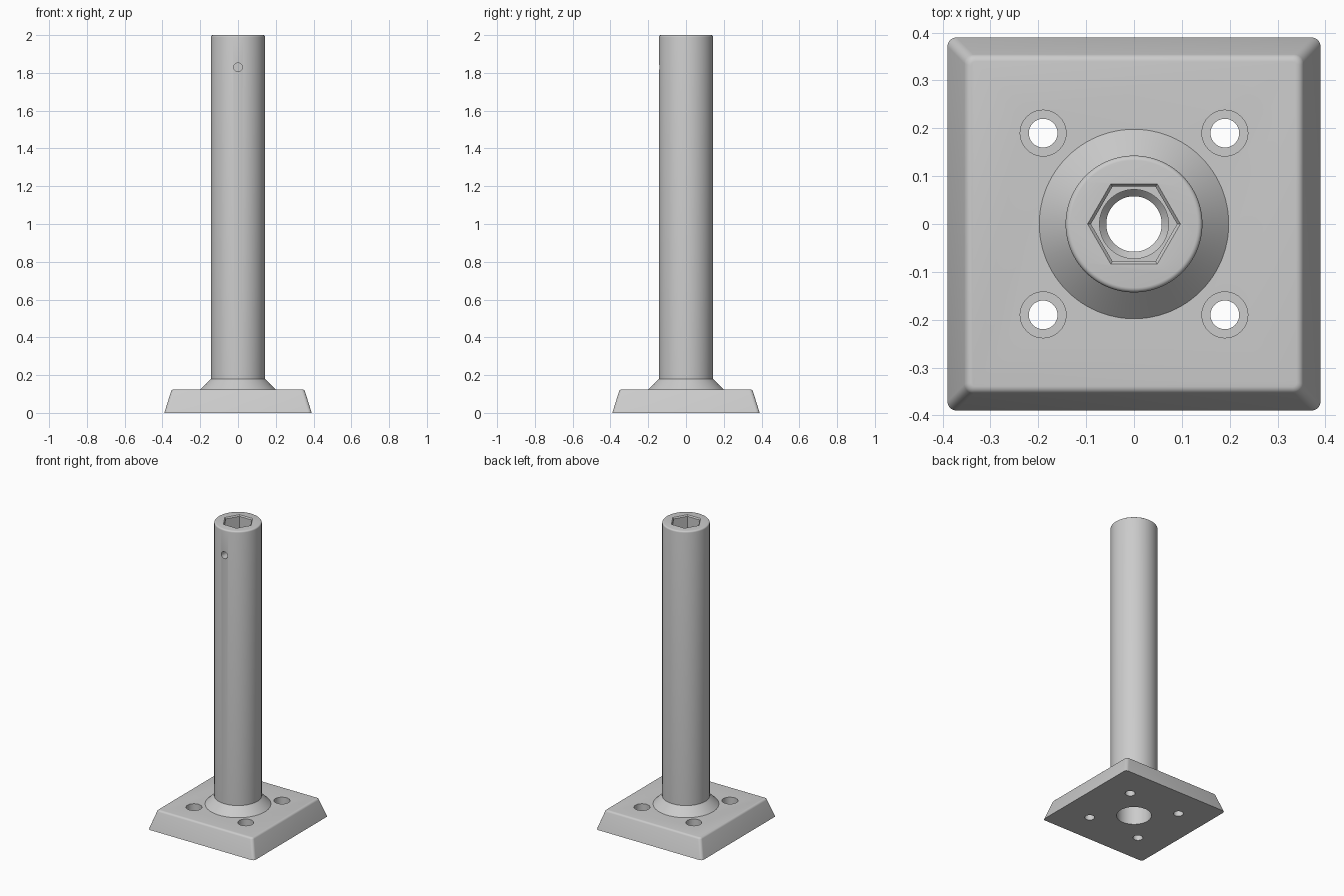
import bpy, bmesh, math

if "Cube" in bpy.data.objects:
    bpy.data.objects.remove(bpy.data.objects["Cube"])

grey = bpy.data.materials.new("light grey")
grey.diffuse_color = (0.6, 0.6, 0.6, 1)
grey.use_nodes = True
grey.node_tree.nodes["Principled BSDF"].inputs["Base Color"].default_value = grey.diffuse_color


def new_object(name, bm):
    bmesh.ops.recalc_face_normals(bm, faces=bm.faces)
    mesh = bpy.data.meshes.new(name)
    bm.to_mesh(mesh)
    bm.free()
    obj = bpy.data.objects.new(name, mesh)
    bpy.context.collection.objects.link(obj)
    mesh.materials.append(grey)
    return obj


def turned(name, profile, sides=64, x=0, y=0):
    """Closed solid from (radius, z) rings, bottom to top."""
    bm = bmesh.new()
    rings = []
    for r, z in profile:
        rings.append([bm.verts.new((x + r * math.cos(2 * math.pi * i / sides),
                                    y + r * math.sin(2 * math.pi * i / sides), z))
                      for i in range(sides)])
    for a, b in zip(rings, rings[1:]):
        for i in range(sides):
            j = (i + 1) % sides
            bm.faces.new((a[i], a[j], b[j], b[i]))
    bm.faces.new(rings[0][::-1])
    bm.faces.new(rings[-1])
    return new_object(name, bm)


def combine(target, tool, operation):
    mod = target.modifiers.new(operation, 'BOOLEAN')
    mod.operation = operation
    mod.solver = 'EXACT'
    mod.object = tool
    bpy.context.view_layer.objects.active = target
    bpy.ops.object.modifier_apply(modifier=mod.name)
    bpy.data.objects.remove(tool)


# Tapered square base with rounded corners and a rounded upper rim
bm = bmesh.new()
bmesh.ops.create_cube(bm, size=2)
for v in bm.verts:
    top = v.co.z > 0
    half = 0.351 if top else 0.39
    v.co = (v.co.x * half, v.co.y * half, 0.125 if top else 0)
corners = [e for e in bm.edges if abs(e.verts[0].co.z - e.verts[1].co.z) > 0.1]
bmesh.ops.bevel(bm, geom=corners, offset=0.018, segments=5, profile=0.5, affect='EDGES')
rim = [e for e in bm.edges if all(v.co.z > 0.12 for v in e.verts)]
bmesh.ops.bevel(bm, geom=rim, offset=0.011, segments=4, profile=0.5, affect='EDGES')
stand = new_object("stand", bm)

# Column with conical foot and softened top edge
fillet = [(0.133 + 0.01 * math.cos(math.radians(a)), 1.99 + 0.01 * math.sin(math.radians(a)))
          for a in (0, 22.5, 45, 67.5, 90)]
column = turned("column", [(0.198, 0.06), (0.198, 0.125), (0.143, 0.18)] + fillet, 96)
combine(stand, column, 'UNION')

# Wide lower bore narrowing to the throat under the hex socket
bore = turned("bore_cutter", [(0.105, -0.1), (0.105, 1.5), (0.058, 1.55),
                              (0.058, 1.64), (0.072, 1.655), (0.072, 1.72)])
combine(stand, bore, 'DIFFERENCE')

# Hex socket with chamfered mouth
socket = turned("socket_cutter", [(0.090, 1.67), (0.090, 1.992), (0.097, 2.0), (0.097, 2.1)], 6)
combine(stand, socket, 'DIFFERENCE')

# Four counterbored mounting holes
for x in (-0.19, 0.19):
    for y in (-0.19, 0.19):
        hole = turned("mount_cutter", [(0.03, -0.1), (0.03, 0.065), (0.048, 0.065), (0.048, 0.2)],
                      40, x, y)
        combine(stand, hole, 'DIFFERENCE')

# Set screw hole through the front wall into the socket
screw = turned("screw_cutter", [(0.023, 0.0), (0.023, 0.3)], 32)
screw.rotation_euler.x = math.pi / 2
screw.location.z = 1.83
bpy.context.view_layer.update()
combine(stand, screw, 'DIFFERENCE')

# Smooth shading with crisp edges
bpy.ops.object.select_all(action='DESELECT')
stand.select_set(True)
bpy.context.view_layer.objects.active = stand
bpy.ops.object.shade_smooth_by_angle(angle=math.radians(30))
